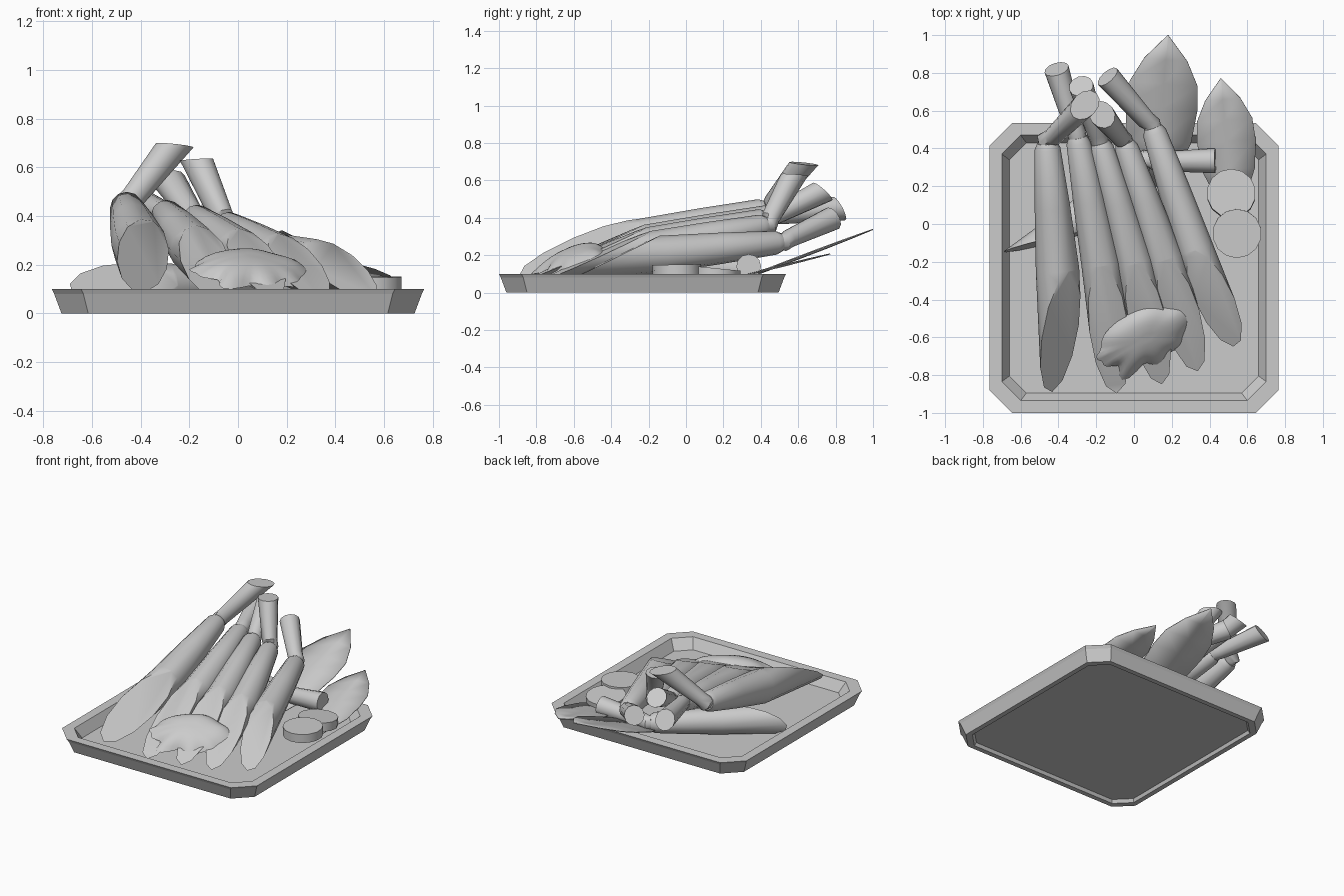
import bpy, bmesh, math
from mathutils import Vector as V, Matrix

if "Cube" in bpy.data.objects:
    bpy.data.objects.remove(bpy.data.objects["Cube"])


def finish(bm, name, angle=35):
    bmesh.ops.recalc_face_normals(bm, faces=bm.faces[:])
    me = bpy.data.meshes.new(name)
    bm.to_mesh(me)
    bm.free()
    ob = bpy.data.objects.new(name, me)
    bpy.context.collection.objects.link(ob)
    bpy.ops.object.select_all(action='DESELECT')
    ob.select_set(True)
    bpy.context.view_layer.objects.active = ob
    if angle:
        bpy.ops.object.shade_smooth_by_angle(angle=math.radians(angle))
    return ob


def bridge(bm, loops):
    for a, b in zip(loops, loops[1:]):
        n = len(a)
        for i in range(n):
            bm.faces.new((a[i], a[(i + 1) % n], b[(i + 1) % n], b[i]))


def tube(bm, pts, radii, sides=12, shear=0):
    """Capped round loft along a path; shear makes the last end oblique."""
    pts = [V(p) for p in pts]
    loops = []
    for i, (p, r) in enumerate(zip(pts, radii)):
        t = (pts[min(i + 1, len(pts) - 1)] - pts[max(i - 1, 0)]).normalized()
        s = t.cross(V((0, 0, 1))).normalized()
        u = s.cross(t)
        if i == len(pts) - 1:
            u = u - t * shear
        loops.append([bm.verts.new(p + r * (s * math.cos(a) + u * math.sin(a)))
                      for a in (2 * math.pi * k / sides for k in range(sides))])
    bridge(bm, loops)
    bm.faces.new(loops[0])
    bm.faces.new(loops[-1])


# Tray: chamfered rectangle swept through wall, rim, floor and underside
def octagon(bm, inset, z, ch):
    x, y0, y1 = 0.765 - inset, -1 + inset, 0.535 - inset
    pts = [(-x + ch, y0), (x - ch, y0), (x, y0 + ch), (x, y1 - ch),
           (x - ch, y1), (-x + ch, y1), (-x, y1 - ch), (-x, y0 + ch)]
    return [bm.verts.new((px, py, z)) for px, py in pts]


bm = bmesh.new()
loops = [octagon(bm, *a) for a in
         [(0.085, 0.022, 0.10), (0.075, 0, 0.10), (0.04, 0, 0.11), (0.01, 0.08, 0.12),
          (0, 0.1, 0.12), (0.065, 0.1, 0.1), (0.105, 0.03, 0.09)]]
bridge(bm, loops)
bm.faces.new(loops[0])
bm.faces.new(loops[-1])
finish(bm, "tray", 0)


# Leg shells: tapered bodies sliced open at the front, with thinner shanks
def leg(name, back, mid, front, r0, r1, tilt, end, shear):
    back, mid, front, end = V(back), V(mid), V(front), V(end)
    d = (mid - back).normalized()
    bm = bmesh.new()
    tube(bm, [back, back + d * 0.03, back.lerp(mid, 0.5), mid,
              front, front + (front - mid).normalized() * 0.08],
         [r0 * 0.85, r0 * 1.1, (r0 + r1) * 0.53, r1, r1, r1])
    axis = (front - mid).normalized()
    side = axis.cross(V((0, 0, 1))).normalized()
    up = Matrix.Rotation(tilt, 3, axis) @ side.cross(axis)
    p, q = mid + up * r1, front - up * r1
    n = up - (q - p) * (up.dot(q - p) / (q - p).length_squared)
    g = bm.verts[:] + bm.edges[:] + bm.faces[:]
    cut = bmesh.ops.bisect_plane(bm, geom=g, plane_co=p, plane_no=n, clear_outer=True)
    edges = [e for e in cut['geom_cut'] if isinstance(e, bmesh.types.BMEdge)]
    bmesh.ops.holes_fill(bm, edges=edges, sides=0)
    finish(bm, name + "_body")
    bm = bmesh.new()
    tube(bm, [back + d * 0.05, back - d * 0.02, back.lerp(end, 0.15), end],
         [r0 * 0.7, r0 * 0.85, 0.050, 0.066], shear=shear)
    finish(bm, name + "_shank")


legs = [
    ((-0.46, 0.43, 0.44), (-0.405, -0.24, 0.28), (-0.375, -0.90, 0.195), 0.062, 0.115, -0.6, (-0.26, 0.63, 0.69), 0.9),
    ((-0.30, 0.46, 0.41), (-0.175, -0.21, 0.26), (-0.09, -0.91, 0.17), 0.058, 0.104, 0, (-0.41, 0.82, 0.45), 0.4),
    ((-0.18, 0.43, 0.39), (0.0, -0.20, 0.25), (0.15, -0.86, 0.17), 0.058, 0.10, 0, (-0.28, 0.73, 0.54), 0.4),
    ((-0.05, 0.43, 0.36), (0.16, -0.18, 0.23), (0.34, -0.79, 0.16), 0.058, 0.10, 0, (-0.17, 0.58, 0.63), 0.6),
    ((0.10, 0.51, 0.27), (0.32, -0.13, 0.205), (0.53, -0.66, 0.155), 0.058, 0.10, 0.15, (-0.14, 0.78, 0.395), 0.1),
    ((0.05, 0.33, 0.12), (-0.30, 0.03, 0.115), (-0.64, -0.22, 0.12), 0.062, 0.09, -1.4, (0.43, 0.335, 0.14), 0),
]
for i, a in enumerate(legs):
    leg("leg_%d" % (i + 1), *a)


# Leaves: thin folded blades leaning over the back edge
def leaf(name, base, tip, width, z0, z1):
    bm = bmesh.new()
    b, t = V((*base, z0)), V((*tip, z1))
    s = (t - b).cross(V((0, 0, 1))).normalized()
    rows = []
    for f, w in [(0, 0.35), (0.3, 0.9), (0.52, 1), (0.68, 0.95), (0.84, 0.6), (1, 0.01)]:
        c = b.lerp(t, f)
        o = s * width * w
        rows.append([bm.verts.new(v) for v in
                     (c - o, c - V((0, 0, 0.004 * w)), c + o)])
    for a, c in zip(rows, rows[1:]):
        for k in range(2):
            bm.faces.new((a[k], a[k + 1], c[k + 1], c[k]))
    ob = finish(bm, name, 30)
    m = ob.modifiers.new("thickness", 'SOLIDIFY')
    m.thickness = 0.006


leaf("leaf_large", (0.11, 0.20), (0.18, 1.0), 0.19, 0.03, 0.335)
leaf("leaf_small", (0.52, 0.08), (0.46, 0.77), 0.155, 0.04, 0.21)

# Citrus slices
for i, (x, y, z, rx) in enumerate([(0.515, 0.16, 0.10, -0.10), (0.545, -0.05, 0.12, 0.02)]):
    bm = bmesh.new()
    M = Matrix.Translation((x, y, z)) @ Matrix.Rotation(rx, 4, 'X')
    bmesh.ops.create_cone(bm, cap_ends=True, segments=14, radius1=0.13,
                          radius2=0.13, depth=0.06, matrix=M)
    finish(bm, "citrus_slice_%d" % (i + 1))

# Sauce: lumpy dome with drips, draped on the sloping cut faces
bm = bmesh.new()
loops = []
N = 56
for i in range(1, 9):
    f = i / 8
    ring = []
    for k in range(N):
        a = 2 * math.pi * k / N
        w = 1 + 0.06 * math.sin(3 * a + 1) + 0.04 * math.sin(5 * a)
        w += f ** 3 * 0.18 * max(0, -math.sin(a + 0.25)) * math.sin(9 * a + 0.6)
        # long drip at the left
        w += f ** 3 * 0.28 * math.exp(-((a - 3.3) / 0.16) ** 2)
        x = 0.07 + 0.245 * f * w * math.cos(a)
        y = -0.60 + 0.165 * f * w * math.sin(a) + 0.3 * (x - 0.07)
        z = 0.075 + (y + 0.85) * 0.40 + 0.066 * (1 - f ** 3.5) \
            + 0.008 * math.sin(14 * x + 1) * (1 - f)
        z -= 0.35 * max(0, x - 0.23) * f + 0.2 * (x - 0.07)
        ring.append(bm.verts.new((x, y, z - 0.008)))
    loops.append(ring)
bridge(bm, loops)
top = bm.verts.new((0.07, -0.60, 0.238))
low = bm.verts.new((0.07, -0.60, 0.15))
for ring, c in ((loops[0], top), (loops[-1], low)):
    for k in range(N):
        bm.faces.new((ring[k], ring[(k + 1) % N], c))
finish(bm, "sauce", 60)
